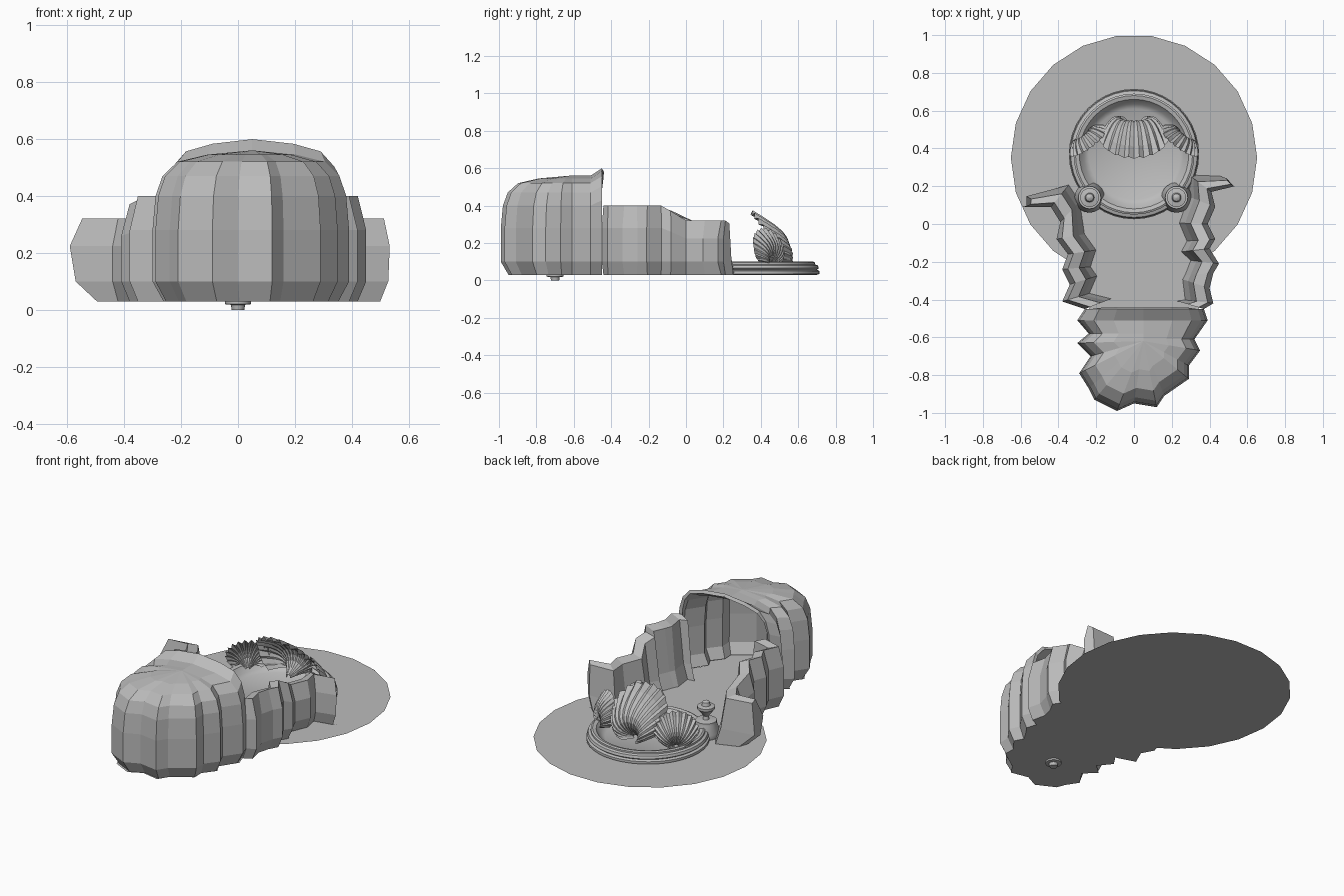
import bpy
import math
from mathutils import Vector

cube = bpy.data.objects.get("Cube")
if cube:
    bpy.data.objects.remove(cube, do_unlink=True)

stone = bpy.data.materials.new("grey stone")
stone.use_nodes = True
stone.diffuse_color = (0.5, 0.5, 0.5, 1)
stone.node_tree.nodes["Principled BSDF"].inputs["Base Color"].default_value = (0.5, 0.5, 0.5, 1)


def make_object(name, verts, faces, smooth=False):
    mesh = bpy.data.meshes.new(name)
    mesh.from_pydata([tuple(v) for v in verts], [], faces)
    mesh.materials.append(stone)
    mesh.update()
    obj = bpy.data.objects.new(name, mesh)
    bpy.context.collection.objects.link(obj)
    if smooth:
        bpy.ops.object.select_all(action='DESELECT')
        obj.select_set(True)
        bpy.context.view_layer.objects.active = obj
        bpy.ops.object.shade_smooth_by_angle(angle=math.radians(35))
    return obj


def loft(name, rows, closed=False, caps=False, smooth=False):
    """Skin equal-length rows of points with quads."""
    count = len(rows[0])
    verts = [p for row in rows for p in row]
    faces = []
    for r in range(len(rows) - 1):
        for c in range(count if closed else count - 1):
            d = (c + 1) % count
            faces.append((r * count + c, r * count + d,
                          (r + 1) * count + d, (r + 1) * count + c))
    if caps:
        last = (len(rows) - 1) * count
        faces.append(tuple(reversed(range(count))))
        faces.append(tuple(range(last, last + count)))
    return make_object(name, verts, faces, smooth)


def ring(centre, radius, z, sides):
    return [(centre[0] + radius * math.cos(2 * math.pi * i / sides),
             centre[1] + radius * math.sin(2 * math.pi * i / sides), z)
            for i in range(sides)]


def lathe(name, profile, centre, sides):
    rows = [ring(centre, radius, z, sides) for radius, z in profile]
    return loft(name, rows, closed=True, caps=True, smooth=True)


def disc(name, centre, radius, z, sides):
    return make_object(name, ring(centre, radius, z, sides), [tuple(range(sides))])


# Jagged outline of the grotto, from the right arm tip round the back
outline = [Vector(p) for p in (
    (-.62, .09), (-.44, .09), (-.39, .01), (-.41, -.08), (-.35, -.16), (-.38, -.24),
    (-.34, -.32), (-.38, -.41), (-.26, -.45), (-.3, -.51), (-.24, -.58), (-.3, -.63),
    (-.23, -.7), (-.29, -.79), (-.24, -.87), (-.21, -.93), (-.09, -.99), (0, -.95),
    (.12, -.97), (.16, -.91), (.29, -.82), (.29, -.75), (.35, -.67), (.32, -.61),
    (.39, -.51), (.37, -.45), (.42, -.42), (.4, -.34), (.42, -.26), (.45, -.21),
    (.4, -.13), (.43, -.08), (.39, 0), (.43, .09), (.41, .17), (.54, .2))]
last = len(outline) - 1
cave_start, cave_end = 8, 25


def inward(i):
    d = outline[min(i + 2, last)] - outline[max(i - 2, 0)]
    return Vector((-d.y, d.x)).normalized()


# Domed cave: wall levels drawn in towards a ridge line, with a raised mouth rim
levels = ((.03, .11), (.1, 0), (.28, 0), (.4, .03), (.47, .1), (.52, .25), (.545, .55), (.56, 1))
rows = []
for z, pull in levels:
    row = []
    for i in range(cave_start, cave_end + 1):
        p = outline[i]
        q = p.lerp(Vector((.05, max(p.y, -.62))), pull)
        at_rim = i in (cave_start, cave_end) and z > .3
        row.append((q.x, q.y, z * 1.07 if at_rim else z))
    rows.append(row)
cave = loft("cave_shell", rows)
shell = cave.modifiers.new("thickness", 'SOLIDIFY')
shell.thickness = .02
shell.offset = -1

# Ribbed arms reaching forward from the cave mouth, ending in bevelled wedges
for name, indices, slant in (("right_arm", range(0, cave_start + 1), 1),
                             ("left_arm", range(cave_end, last + 1), -.25)):
    rows = []
    for i in indices:
        p, n = outline[i], inward(i)
        h = .4 - .08 * min(1, max(0, 1 + 8 * p.y))
        tip = i in (0, last)
        section = ((.03, .03), (0, .1), (0, h * .7), (.03, h), (.09, h * .95), (.12, .12), (.15, .03))
        row = []
        for o, z in section:
            o *= .5 if tip else 1
            pull = slant * max((.15 - z), (z - .15) * .4) if tip else 0
            row.append((p.x + n.x * o + pull, p.y + n.y * o, z))
        rows.append(row)
    loft(name, rows, closed=True, caps=True)

# Grotto floor and round ground plate
floor = []
for i, p in enumerate(outline):
    q = p + inward(i) * .03
    floor.append((q.x + (.11 if i == 0 else 0), q.y, .03))
make_object("grotto_floor", floor, [tuple(range(len(floor)))])
disc("ground_plate", (0, .35), .652, .026, 22)
disc("large_step", (-.03, -.03), .155, .032, 24)
disc("small_step", (.01, -.03), .1, .034, 24)

# Peg beneath the cave
lathe("floor_peg", ((.022, 0), (.025, .018), (.045, .02), (.045, .032)), (0, -.7), 16)

# Pool with beaded rim and sunken bed
lathe("pool_basin", ((.33, .03), (.345, .035), (.345, .05), (.33, .056), (.34, .065),
                     (.335, .08), (.32, .085), (.32, .095), (.31, .1), (.29, .095),
                     (.265, .06), (.24, .045)), (0, .37), 40)

# Turned posts with flared cups beside the pool
for name, x in (("right_post", -.235), ("left_post", .225)):
    lathe(name, ((.075, .03), (.08, .06), (.06, .11), (.06, .125), (.018, .13),
                 (.014, .15), (.05, .195), (.05, .21), (.025, .215),
                 (.02, .235), (.004, .245)), (x, .14), 20)


def scallop(name, base, radius, bulge, curl, turn, rays=33, steps=8):
    """Ribbed round shell standing on its hinge, bulging back, lip curled forward."""
    rows = []
    for s in range(steps + 1):
        v = .08 + .92 * s / steps
        row = []
        for r in range(rays):
            a = math.radians(140) * (2 * r / (rays - 1) - 1)
            ripple = (1 if r % 2 else -1) * v
            reach = radius * v * (1 + .04 * ripple * v ** 3)
            x = 1.25 * reach * math.sin(a)
            z = reach * (1 + math.cos(a))
            y = bulge * math.sin(math.pi * v) - curl * v * v * max(0, math.cos(a))
            y += .035 * ripple * radius
            row.append((base[0] + x * math.cos(turn) - y * math.sin(turn),
                        base[1] + x * math.sin(turn) + y * math.cos(turn), base[2] + z))
        rows.append(row)
    return loft(name, rows)


# Three upright shells at the back of the pool
scallop("middle_shell", (0, .46, .075), .145, .11, .11, 0)
for name, side in (("right_shell", -1), ("left_shell", 1)):
    scallop(name, (side * .24, .44, .075), .1, .05, .035, -side * math.radians(38))
